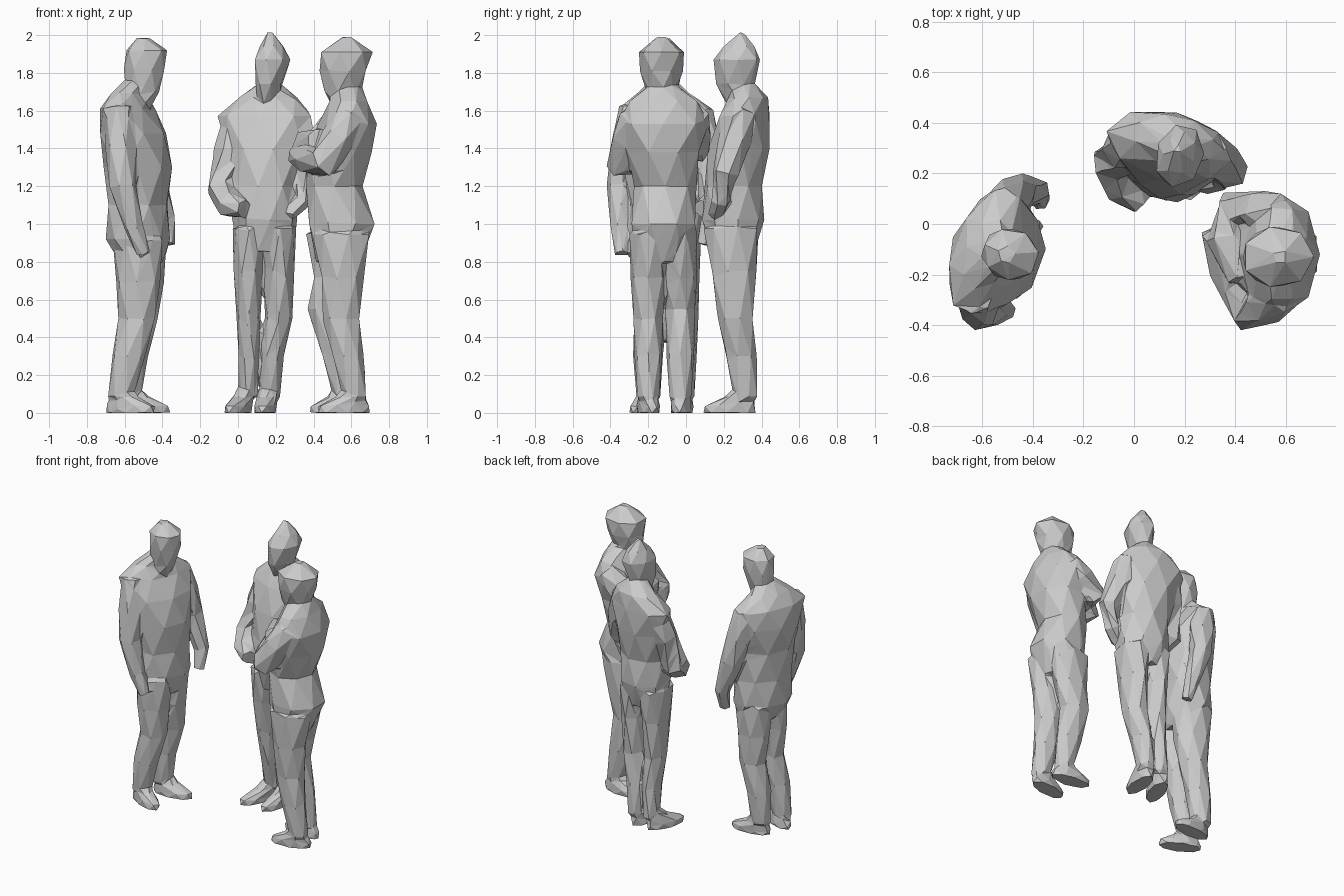
import bpy, bmesh, math
from mathutils import Vector


def skin(name, rings):
    """Bridge staggered rings of points with triangles and cap the ends."""
    bm = bmesh.new()
    loops = [[bm.verts.new(p) for p in r] for r in rings]
    n = len(loops[0])
    for k in range(len(loops) - 1):
        a, b = loops[k], loops[k + 1]
        for i in range(n):
            j = (i + 1) % n
            if k % 2 == 0:
                bm.faces.new((a[i], a[j], b[i]))
                bm.faces.new((a[j], b[j], b[i]))
            else:
                bm.faces.new((a[i], b[j], b[i]))
                bm.faces.new((a[i], a[j], b[j]))
    bm.faces.new(loops[0])
    bm.faces.new(loops[-1])
    bmesh.ops.recalc_face_normals(bm, faces=bm.faces[:])
    me = bpy.data.meshes.new(name)
    bm.to_mesh(me)
    bm.free()
    bpy.context.collection.objects.link(bpy.data.objects.new(name, me))


def ring(c, u, v, n, k):
    """Ellipse of n points round c; odd rings turn half a step."""
    c, pts = Vector(c), []
    for i in range(n):
        t = 2 * math.pi * (i + 0.5 * (k % 2)) / n
        pts.append(c + 1.07 * (u * math.cos(t) + v * math.sin(t)))
    return pts


def loft(name, rows, yaw, n):
    """Rows are (x, y, z, half depth, half width), facing along yaw."""
    a = math.radians(yaw)
    f, s = Vector((math.cos(a), math.sin(a), 0)), Vector((-math.sin(a), math.cos(a), 0))
    skin(name, [ring(r[:3], f * r[3], s * r[4], n, k) for k, r in enumerate(rows)])


def arm(name, path, radii, n=6):
    """Sleeve that follows shoulder, elbow, wrist, hand."""
    p = [Vector(q) for q in path]
    p.insert(1, p[0].lerp(p[1], 0.5))
    rings = []
    for k, c in enumerate(p):
        d = (p[min(k + 1, len(p) - 1)] - p[max(k - 1, 0)]).normalized()
        u = d.cross(Vector((0.3, 0.5, 0.8))).normalized()
        rings.append(ring(c, u * radii[k], d.cross(u) * radii[k], n, k))
    skin(name, rings)


def leg(name, rows, foot, yaw, foot_yaw):
    """Trouser leg, then a long flat shoe below it."""
    loft(name, rows, yaw, 7)
    x, y = foot
    ax, ay = rows[-1][:2]
    loft(name + "_shoe", [
        (x, y, 0.0, 0.135, 0.055), (x, y, 0.035, 0.135, 0.055),
        (x * 0.4 + ax * 0.6, y * 0.4 + ay * 0.6, 0.085, 0.075, 0.05),
        (ax, ay, 0.14, 0.05, 0.045)], foot_yaw, 8)


def fuse(name):
    """Join the parts of one figure into a single coarse faceted skin."""
    bpy.ops.object.select_all(action='DESELECT')
    parts = [o for o in bpy.data.objects if o.name.startswith(name)]
    for o in parts:
        o.select_set(True)
    bpy.context.view_layer.objects.active = parts[0]
    bpy.ops.object.join()
    body = bpy.context.view_layer.objects.active
    body.name = name
    remesh = body.modifiers.new("fuse", 'REMESH')
    remesh.mode = 'VOXEL'
    remesh.voxel_size = 0.011
    coarse = body.modifiers.new("facets", 'DECIMATE')
    coarse.ratio = 0.013


ARM = (0.07, 0.08, 0.068, 0.048, 0.035)

# Left figure, facing right with hanging arms
Y = -20
loft("left_figure_torso", [
    (-.51, -.11, .80, .11, .15), (-.53, -.11, .92, .155, .19), (-.53, -.11, 1.1, .15, .19),
    (-.53, -.12, 1.3, .165, .2), (-.555, -.11, 1.48, .16, .235), (-.585, -.11, 1.61, .12, .25),
    (-.58, -.12, 1.69, .08, .14), (-.545, -.12, 1.76, .05, .06)], Y, 8)
loft("left_figure_head", [
    (-.53, -.12, 1.62, .07, .06), (-.505, -.12, 1.7, .085, .07), (-.495, -.12, 1.82, .105, .095),
    (-.485, -.12, 1.92, .105, .095), (-.505, -.12, 1.985, .03, .03)], Y, 7)
leg("left_figure_right_leg", [
    (-.53, -.19, .92, .13, .10), (-.53, -.19, .7, .115, .095), (-.535, -.19, .5, .095, .08),
    (-.58, -.2, .3, .085, .075), (-.62, -.2, .08, .065, .06)], (-.57, -.22), Y, -25)
leg("left_figure_left_leg", [
    (-.51, -.03, .92, .13, .10), (-.51, -.03, .7, .115, .095), (-.515, -.02, .5, .09, .08),
    (-.56, -.02, .3, .08, .075), (-.58, -.02, .08, .065, .06)], (-.50, -.02), Y, 5)
arm("left_figure_right_arm", [(-.63, -.28, 1.62), (-.61, -.35, 1.2), (-.55, -.35, .98), (-.50, -.34, .84)], ARM)
arm("left_figure_left_arm", [(-.52, .07, 1.6), (-.45, .13, 1.25), (-.38, .13, 1.02), (-.37, .09, .89)], ARM)

# Middle figure, facing the front with hands at the waist
Y = -103
loft("middle_figure_torso", [
    (.14, .25, .86, .11, .14), (.14, .25, 1.02, .155, .165), (.14, .25, 1.2, .145, .165),
    (.14, .28, 1.4, .15, .2), (.14, .31, 1.57, .125, .24), (.16, .33, 1.67, .095, .15),
    (.165, .31, 1.74, .055, .06)], Y, 8)
loft("middle_figure_head", [
    (.15, .29, 1.63, .07, .045), (.165, .26, 1.74, .10, .065), (.18, .27, 1.87, .12, .09),
    (.18, .28, 1.94, .08, .06), (.17, .29, 2.01, .015, .015)], Y, 7)
leg("middle_figure_right_leg", [
    (.06, .25, .98, .14, .085), (.055, .25, .75, .115, .075), (.055, .265, .5, .09, .06),
    (.06, .29, .3, .08, .055), (.05, .32, .08, .06, .045)], (.0, .23), -90, -110)
leg("middle_figure_left_leg", [
    (.22, .24, .98, .14, .085), (.22, .25, .75, .115, .075), (.215, .265, .5, .09, .07),
    (.18, .29, .3, .08, .06), (.17, .32, .08, .06, .05)], (.145, .23), -90, -97)
arm("middle_figure_right_arm", [(.0, .35, 1.58), (-.08, .25, 1.18), (-.04, .14, 1.1), (.03, .08, 1.08)],
    (.07, .085, .085, .07, .045))
arm("middle_figure_left_arm", [(.29, .30, 1.6), (.38, .21, 1.27), (.34, .18, 1.12), (.27, .15, 1.05)], ARM)

# Right figure, facing left with folded arms
Y = 180
loft("right_figure_torso", [
    (.53, -.12, .80, .11, .14), (.55, -.12, 1.0, .175, .17), (.51, -.11, 1.2, .14, .155),
    (.545, -.12, 1.38, .165, .19), (.58, -.12, 1.53, .145, .225), (.585, -.12, 1.65, .10, .18),
    (.58, -.12, 1.73, .07, .075)], Y, 8)
loft("right_figure_head", [
    (.58, -.12, 1.62, .07, .06), (.55, -.13, 1.7, .095, .07), (.56, -.13, 1.81, .12, .11),
    (.57, -.13, 1.91, .135, .115), (.58, -.13, 1.99, .025, .025)], Y, 7)
leg("right_figure_left_leg", [
    (.55, -.2, .95, .15, .095), (.55, -.2, .72, .11, .09), (.55, -.2, .5, .095, .075),
    (.58, -.2, .3, .08, .07), (.62, -.2, .08, .06, .055)], (.56, -.2), Y, 190)
leg("right_figure_right_leg", [
    (.52, -.04, .95, .15, .095), (.51, -.03, .72, .11, .085), (.475, -.03, .55, .10, .075),
    (.53, -.03, .3, .085, .07), (.57, -.03, .08, .06, .055)], (.52, -.02), Y, 172)
arm("right_figure_left_arm", [(.59, -.27, 1.57), (.46, -.35, 1.33), (.37, -.18, 1.34), (.31, -.02, 1.36)],
    (.075, .085, .08, .07, .05))
arm("right_figure_right_arm", [(.59, .04, 1.58), (.40, .055, 1.41), (.37, -.06, 1.42), (.42, -.22, 1.45)],
    (.075, .085, .085, .08, .05))

for figure in ("left_figure", "middle_figure", "right_figure"):
    fuse(figure)
